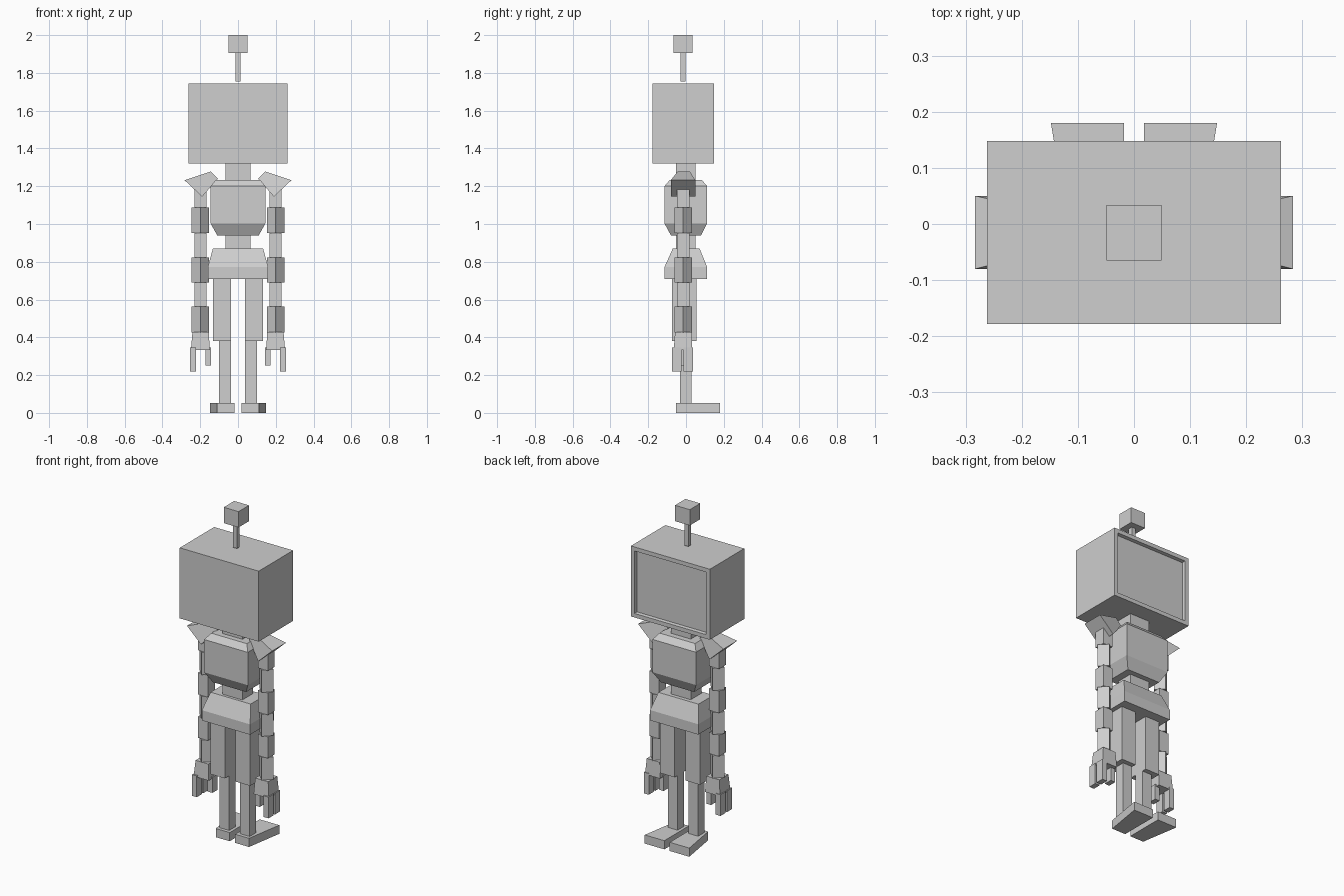
import bpy, bmesh, math

if "Cube" in bpy.data.objects:
    bpy.data.objects.remove(bpy.data.objects["Cube"])

grey = bpy.data.materials.new("plain grey")
grey.diffuse_color = (0.62, 0.62, 0.62, 1)
grey.use_nodes = True
grey.node_tree.nodes["Principled BSDF"].inputs["Base Color"].default_value = grey.diffuse_color


def rect(z, x0, x1, y0, y1):
    """Horizontal four-point ring."""
    return [(x0, y0, z), (x1, y0, z), (x1, y1, z), (x0, y1, z)]


def loft(name, rings, mirror=False, edit=None):
    """Skin a stack of rings and close both ends."""
    bm = bmesh.new()
    vs = [[bm.verts.new(p) for p in r] for r in rings]
    n = len(rings[0])
    bm.faces.new(vs[0])
    bm.faces.new(vs[-1])
    for a, b in zip(vs, vs[1:]):
        for i in range(n):
            j = (i + 1) % n
            bm.faces.new((a[i], a[j], b[j], b[i]))
    bmesh.ops.recalc_face_normals(bm, faces=bm.faces)
    if edit:
        edit(bm)
    me = bpy.data.meshes.new(name)
    bm.to_mesh(me)
    bm.free()
    me.materials.append(grey)
    ob = bpy.data.objects.new(name, me)
    bpy.context.collection.objects.link(ob)
    if mirror:
        ob.modifiers.new("mirror", 'MIRROR')
    return ob


def box(name, x0, x1, y0, y1, z0, z1, mirror=False, edit=None):
    return loft(name, [rect(z0, x0, x1, y0, y1), rect(z1, x0, x1, y0, y1)], mirror, edit)


def cut_screen(bm):
    """Frame and recessed screen on the +y face."""
    bm.normal_update()
    face = next(f for f in bm.faces if f.normal.y > 0.9)
    bmesh.ops.inset_region(bm, faces=[face], thickness=0.034)
    bmesh.ops.inset_region(bm, faces=[face], thickness=0.004)
    bmesh.ops.translate(bm, verts=face.verts, vec=(0, -0.02, 0))


# head, antenna and neck
box("head", -0.262, 0.262, -0.178, 0.148, 1.32, 1.743, edit=cut_screen)
box("antenna_stem", -0.013, 0.013, -0.029, -0.003, 1.755, 1.91)
box("antenna_cube", -0.049, 0.049, -0.065, 0.034, 1.905, 2.0)
box("neck", -0.066, 0.066, -0.053, 0.049, 1.22, 1.33)

# torso, waist and hips
loft("torso", [rect(0.94, -0.11, 0.11, -0.08, 0.08),
               rect(1.003, -0.145, 0.145, -0.114, 0.112),
               rect(1.2, -0.145, 0.145, -0.114, 0.112),
               rect(1.234, -0.118, 0.118, -0.085, 0.083)])
box("waist", -0.066, 0.066, -0.053, 0.049, 0.86, 0.95)
loft("hips", [rect(0.71, -0.16, 0.16, -0.114, 0.112),
              rect(0.772, -0.16, 0.16, -0.114, 0.112),
              rect(0.87, -0.133, 0.133, -0.07, 0.072)])

# legs and feet
box("upper_leg", 0.036, 0.132, -0.073, 0.056, 0.38, 0.715, True)
box("lower_leg", 0.036, 0.1, -0.032, 0.028, 0.045, 0.385, True)
sole = [(0.018, -0.053), (0.11, -0.053), (0.148, 0.18), (0.018, 0.18)]
loft("foot", [[(x, y, z) for x, y in sole] for z in (0, 0.052)], True)

# shoulder pads: flared caps opening outward and down
loft("shoulder_pad", [
    [(0.283, -0.08, 1.232), (0.283, 0.05, 1.232), (0.19, 0.05, 1.145), (0.19, -0.08, 1.145)],
    [(0.145, -0.045, 1.278), (0.145, 0.02, 1.278), (0.106, 0.02, 1.24), (0.106, -0.045, 1.24)]], True)

# arms: straight segments alternating with cuffs turned by 45 degrees
AX, AY, R = 0.199, -0.015, 0.046
levels = [1.2, 1.087, 0.953, 0.822, 0.69, 0.562, 0.426]
for i, (top, low) in enumerate(zip(levels, levels[1:])):
    turn = math.pi / 4 if i % 2 == 0 else 0
    ring = [(AX + R * math.cos(turn + k * math.pi / 2),
             AY + R * math.sin(turn + k * math.pi / 2)) for k in range(4)]
    loft("arm_cuff" if i % 2 else "arm_segment",
         [[(x, y, z) for x, y in ring] for z in (low, top)], True)

# hands
loft("palm", [rect(0.333, 0.149, 0.249, -0.065, 0.033),
              rect(0.428, 0.155, 0.241, -0.058, 0.028)], True)
for y in (-0.074, -0.013):
    box("finger", 0.222, 0.254, y, y + 0.049, 0.218, 0.345, True)
box("thumb", 0.142, 0.173, -0.04, 0.01, 0.252, 0.345, True)
